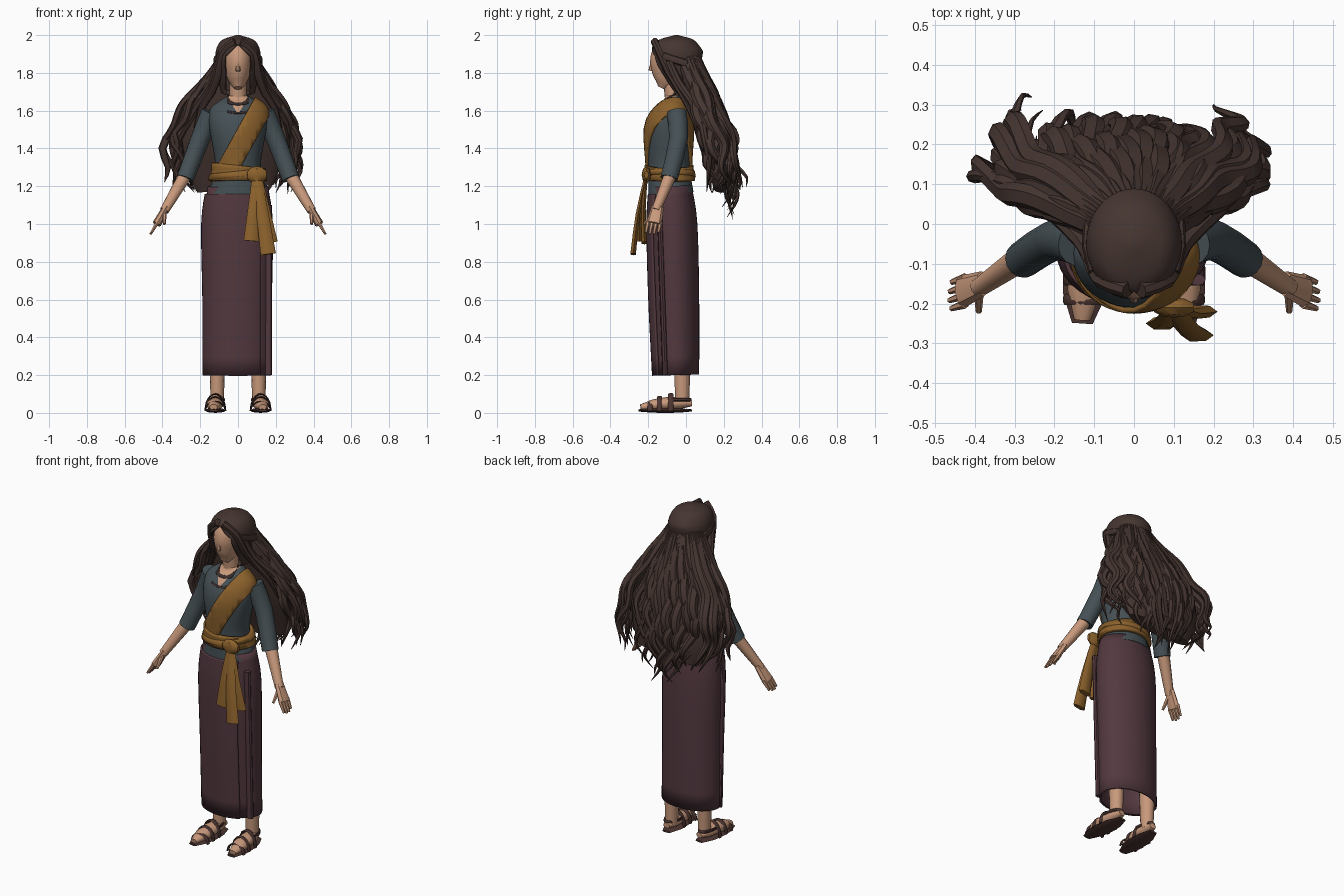
import bpy
import bmesh
import math
import random
from mathutils import Vector

random.seed(4)
if "Cube" in bpy.data.objects:
    bpy.data.objects.remove(bpy.data.objects["Cube"])


def material(name, *colour):
    mat = bpy.data.materials.new(name)
    mat.use_nodes = True
    mat.diffuse_color = (*colour, 1)
    mat.node_tree.nodes["Principled BSDF"].inputs["Base Color"].default_value = (*colour, 1)
    return mat


HAIR = material("dark brown hair", .06, .036, .03)
SKIN = material("skin", .58, .32, .2)
BLOUSE = material("slate blouse", .06, .08, .09)
SKIRT = material("plum skirt", .085, .04, .05)
SASH = material("ochre sash", .26, .12, .025)
LEATHER = material("sandal leather", .07, .035, .03)
BEADS = material("dark beads", .04, .025, .025)
X, Y, Z = Vector((1, 0, 0)), Vector((0, 1, 0)), Vector((0, 0, 1))
made_objects = []


def spline(points, steps):
    """Smooth curve through points that may carry any number of values."""
    points = [Vector(point) for point in points]
    before = points[0] * 2 - points[1]
    after = points[-1] * 2 - points[-2]
    padded = [before, *points, after]
    curve = []
    for a, b, c, d in zip(padded, padded[1:], padded[2:], padded[3:]):
        for step in range(steps):
            t = step / steps
            curve.append(b + ((c - a) * t + (a * 2 - b * 5 + c * 4 - d) * t * t
                              + (b * 3 - a - c * 3 + d) * t * t * t) / 2)
    return curve + [points[-1]]


def loft(samples, side=X, sides=8, caps=True):
    """Skin ellipses given as centre, half width and half depth."""
    bm = bmesh.new()
    centres = [sample[0] for sample in samples]
    rings = []
    for i, (centre, width, depth) in enumerate(samples):
        tangent = (centres[min(i + 1, len(centres) - 1)] - centres[max(i - 1, 0)]).normalized()
        across = (side - tangent * side.dot(tangent)).normalized()
        up = tangent.cross(across)
        ring = []
        for j in range(sides):
            angle = math.tau * j / sides
            offset = across * width * math.cos(angle) + up * depth * math.sin(angle)
            ring.append(bm.verts.new(centre + offset))
        rings.append(ring)
    for low, high in zip(rings, rings[1:]):
        for j in range(sides):
            k = (j + 1) % sides
            bm.faces.new((low[j], low[k], high[k], high[j]))
    if caps:
        bm.faces.new(rings[0])
        bm.faces.new(rings[-1])
    bmesh.ops.recalc_face_normals(bm, faces=bm.faces[:])
    return bm


def finish(bm, name, *materials, thickness=0):
    mesh = bpy.data.meshes.new(name)
    bm.to_mesh(mesh)
    bm.free()
    obj = bpy.data.objects.new(name, mesh)
    bpy.context.collection.objects.link(obj)
    for mat in materials:
        mesh.materials.append(mat)
    if thickness:
        modifier = obj.modifiers.new("thickness", "SOLIDIFY")
        modifier.thickness = thickness
    made_objects.append(obj)


def body(rows, sides=40, caps=True):
    """Upright form from rows of height, y, half width and half depth."""
    samples = [(Vector((0, y, z)), width, depth) for z, y, width, depth in spline(rows, 4)]
    return loft(samples, sides=sides, caps=caps)


def taper(end):
    return lambda f: 1 + (end - 1) * f


def rounded(f):
    return .45 + .55 * math.sqrt(abs(math.sin(math.pi * f)))


def pointed(f):
    return 1.05 - f ** 4


def tube(name, points, mat, width, depth, shape=taper(1), side=X, sides=8):
    """Elliptical tube along a path, its size following a shape rule."""
    curve = spline(points, max(2, 8 // len(points)))
    samples = []
    for i, centre in enumerate(curve):
        scale = shape(i / (len(curve) - 1))
        samples.append((centre, width * scale, depth * scale))
    finish(loft(samples, side, sides), name, mat)


def pair(name, points, *args, **options):
    for sign, label in ((1, "left_"), (-1, "right_")):
        tube(label + name, [(x * sign, y, z) for x, y, z in points], *args, **options)


def arc(centre, u, v):
    """Half an ellipse through centre + u, centre + v and centre - u."""
    angles = [math.pi * k / 6 for k in range(7)]
    return [Vector(centre) + u * math.cos(a) + v * math.sin(a) for a in angles]


def cut(bm, point, normal, clear=False):
    geometry = bm.verts[:] + bm.edges[:] + bm.faces[:]
    bmesh.ops.bisect_plane(bm, geom=geometry, dist=1e-5, plane_co=point,
                           plane_no=normal, clear_outer=clear)


def band(name, rows, planes, offset, mat):
    """A strip of cloth lying on a body, trimmed by planes."""
    bm = body(rows, caps=False)
    bm.normal_update()
    for vert, shift in [(vert, vert.normal * offset) for vert in bm.verts]:
        vert.co += shift
    for point, normal in planes:
        cut(bm, point, normal, True)
    finish(bm, name, mat, thickness=offset)


# Wrapped skirt, open below, with an overlapping front panel
skirt = [(.2, -.05, .18, .12), (.6, -.06, .18, .13), (1, -.07, .185, .13), (1.2, -.08, .16, .11)]
finish(body(skirt, caps=False), "skirt", SKIRT, thickness=.01)
band("skirt_front_panel", skirt, [(X * .12, X), (Y * -.07, Y), (Z * 1.16, Z)], .01, SKIRT)
tube("skirt_pleat", [(.16, -.14, 1.1), (.16, -.11, .2)], SKIRT, .02, .015)

# Blouse body with a V neck that shows skin
torso = [(1.16, -.08, .16, .12), (1.3, -.09, .12, .11), (1.5, -.09, .15, .12),
         (1.6, -.07, .15, .09), (1.65, -.06, .1, .06), (1.68, -.06, .05, .05)]
NECKLINE = 1.58
bm = body(torso)
for sign in (1, -1):
    cut(bm, Z * NECKLINE, X * sign - Z * .6)
for face in bm.faces:
    centre = face.calc_center_median()
    face.material_index = int(centre.y < -.05 and abs(centre.x) < (centre.z - NECKLINE) * .6)
finish(bm, "blouse", BLOUSE, SKIN)
for name, height in (("necklace", 1.65), ("lower_necklace", 1.625)):
    slope = Z - Y * .6
    front = Vector((0, -.13, height))
    band(name, torso, [(front, slope), (front - Z * .006, -slope), (X * .055, X), (X * -.055, -X)],
         .003, BEADS)

# Shoulder sash, waist belt, knot and hanging tails
diagonal = Vector((.9, 0, -.5))
band("shoulder_sash", torso, [((.18, 0, 1.6), diagonal), ((.09, 0, 1.67), -diagonal),
                              (Z * 1.25, -Z)], .014, SASH)
band("waist_belt", torso, [(Z * 1.31, Z + X * .1), (Z * 1.23, -Z)], .02, SASH)
band("belt_fold", torso, [(Z * 1.28, Z - X * .1), (Z * 1.25, X * .1 - Z)], .026, SASH)
knot = Vector((.1, -.21, 1.26))
tube("sash_knot", [knot - X * .05, knot + X * .05], SASH, .045, .025, rounded, Z)
for name, end in (("middle", (.07, -.25, .91)), ("long", (.16, -.28, .84)), ("outer", (.17, -.22, .9))):
    tip = Vector(end)
    middle = knot.lerp(tip, .5) - Y * .01
    tube("sash_tail_" + name, [knot, middle, tip], SASH, .024, .01, taper(1.7), sides=6)

# Neck, head and nose
tube("neck", [(0, -.06, 1.6), (0, -.08, 1.8)], SKIN, .045, .045, sides=16)
head = [(1.72, -.13, .02, .02), (1.76, -.11, .05, .07), (1.82, -.09, .07, .1),
        (1.9, -.08, .07, .1), (1.96, -.06, .03, .05)]
finish(body(head, sides=24), "head", SKIN)
tube("nose", [(0, -.17, 1.88), (0, -.186, 1.81)], SKIN, .009, .01, taper(1.4))

# Hair cap with the face opening cut out below a centre parting
cap = [(1.7, 0, .09, .08), (1.8, -.03, .11, .11), (1.9, -.05, .12, .14),
       (1.97, -.05, .09, .1), (2, -.05, .01, .01)]
PARTING, OPENING = 1.955, .068
bm = body(cap)
for sign in (1, -1):
    cut(bm, Z * PARTING, X * sign + Z)
    cut(bm, X * OPENING * sign, X)
opening = []
for face in bm.faces:
    centre = face.calc_center_median()
    if centre.y < -.06 and abs(centre.x) < min(OPENING, PARTING - centre.z):
        opening.append(face)
bmesh.ops.delete(bm, geom=opening, context="FACES")
finish(bm, "hair_cap", HAIR, thickness=.01)


def hair_shape(t):
    """Centre, half width and half depth of the hair, from crown to ends."""
    swell = abs(math.sin(math.pi * t)) ** 1.3
    centre = Vector((-.03 * swell, .2 * math.sin(math.pi * t / 2), 1.88 - .83 * t))
    return centre, .09 + .06 * t + .16 * swell, .06 - .04 * t + .045 * swell


# Long hair mass down the back
finish(loft([hair_shape(k / 24) for k in range(21)], sides=28), "hair_mass", HAIR)

# Wavy locks that follow the mass, the outer ones flaring into curls
LOCKS = 34
for i in range(LOCKS):
    angle = -.4 + (math.pi + .8) * i / (LOCKS - 1)
    outward = Vector((math.cos(angle), math.sin(angle), 0))
    sideways = outward.cross(Z)
    length = 1.06 - .2 * outward.x ** 2 - random.uniform(0, .12)
    lift, phase = random.uniform(0, .025), random.uniform(0, math.tau)
    flare = random.uniform(.02, .1) if abs(outward.x) > .75 else 0
    points = []
    for k in range(15):
        f = k / 14
        centre, width, depth = hair_shape(f * length)
        surface = centre + Vector((outward.x * width, outward.y * depth, 0))
        out = (lift + flare) * f + .022 * f * math.sin(f * 19 + phase)
        points.append(surface + outward * out + sideways * .034 * f * math.cos(f * 17 + phase))
    tube("hair_lock", points, HAIR, .03, .02, pointed, sideways, sides=6)

# Locks framing the face, loose curls and the tied back strand
pair("face_lock", [(.015, -.165, 1.965), (.08, -.14, 1.91), (.105, -.09, 1.8), (.14, -.03, 1.7),
                   (.2, .02, 1.6), (.24, .07, 1.45)], HAIR, .024, .02, pointed)
pair("side_curl", [(.1, -.09, 1.86), (.13, -.04, 1.75), (.2, .03, 1.65), (.26, .08, 1.55),
                   (.32, .1, 1.45), (.3, .12, 1.35), (.33, .12, 1.28), (.28, .11, 1.17)],
     HAIR, .025, .022, pointed)
pair("tied_strand", [(.1, -.12, 1.89), (.115, 0, 1.85), (0, .09, 1.82)], HAIR, .022, .015, side=Z)
tube("outer_curl", [(-.2, .06, 1.62), (-.34, .12, 1.5), (-.4, .12, 1.4), (-.37, .13, 1.3),
                    (-.39, .13, 1.22)], HAIR, .022, .018, pointed)

# Arms, hands and fingers
pair("sleeve", [(.14, -.05, 1.59), (.2, -.04, 1.45), (.28, -.09, 1.24)], BLOUSE, .055, .055,
     taper(.85), sides=14)
pair("forearm", [(.26, -.07, 1.29), (.39, -.16, 1.07)], SKIN, .038, .036, taper(.65), sides=12)
pair("palm", [(.38, -.15, 1.09), (.43, -.17, 1)], SKIN, .032, .018, taper(1.3), Y)
for k in range(4):
    knuckle = Vector((.425, -.135 - .022 * k, 1.01))
    reach = .055 + .01 * math.sin(k)
    pair("finger", [knuckle, knuckle + Vector((.6, -.2, -1)) * reach], SKIN, .012, .011,
         taper(.6), Y, sides=6)
pair("thumb", [(.39, -.17, 1.06), (.39, -.22, 1)], SKIN, .013, .013, taper(.6), sides=6)

# Legs, feet and strapped sandals
pair("leg", [(.11, -.02, .4), (.11, -.02, .05)], SKIN, .046, .05, taper(.75), sides=14)
pair("foot", [(.11, .03, .05), (.12, -.1, .05), (.13, -.24, .03)], SKIN, .046, .034, rounded, sides=12)
pair("sandal_sole", [(.11, .03, .013), (.13, -.25, .013)], LEATHER, .058, .013, rounded)
for y, height in ((-.19, .05), (-.14, .075), (-.08, .09)):
    pair("sandal_strap", arc((.12, y, .01), X * .054, Z * height), LEATHER, .014, .005, side=Y, sides=6)
pair("heel_strap", arc((.115, -.07, .07), X * .042, Y * .095), LEATHER, .01, .005, side=Z, sides=6)

# Smooth shading with sharp creases kept
bpy.ops.object.select_all(action="DESELECT")
for obj in made_objects:
    obj.select_set(True)
bpy.context.view_layer.objects.active = made_objects[0]
bpy.ops.object.shade_smooth_by_angle(angle=math.radians(40))
